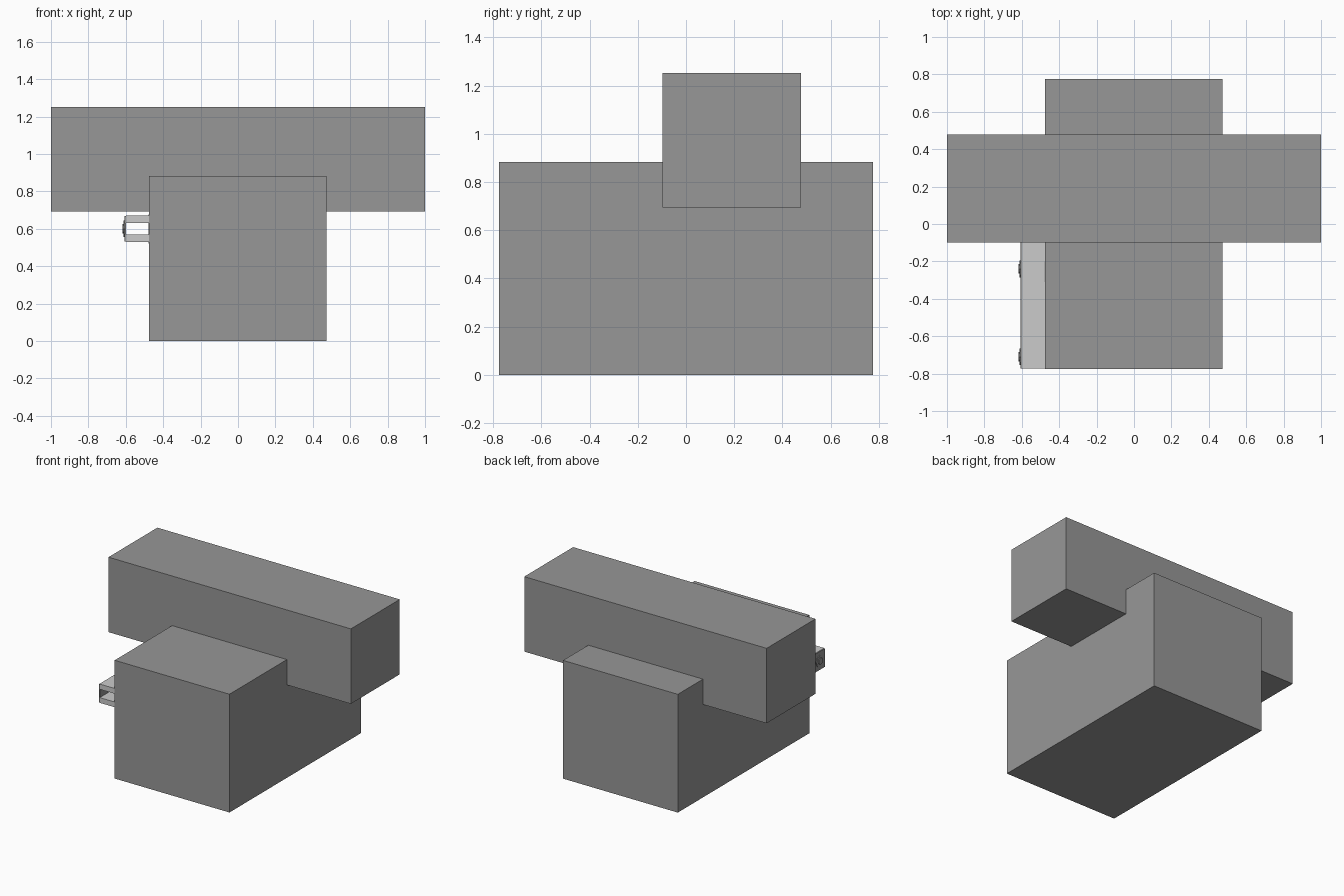
import bpy
import math

if "Cube" in bpy.data.objects:
    bpy.data.objects.remove(bpy.data.objects["Cube"])

# Dark grey for everything except the rail flanges
dark = bpy.data.materials.new("dark_grey")
dark.diffuse_color = (0.31, 0.31, 0.31, 1)
dark.use_nodes = True
dark.node_tree.nodes["Principled BSDF"].inputs["Base Color"].default_value = dark.diffuse_color


def box(name, x, y, z, mat=dark):
    """Box from (min, max) pairs on each axis."""
    bpy.ops.mesh.primitive_cube_add(
        size=1, location=[(a + b) / 2 for a, b in (x, y, z)])
    ob = bpy.context.object
    ob.name = name
    ob.scale = [b - a for a, b in (x, y, z)]
    bpy.ops.object.transform_apply(location=False, rotation=False, scale=True)
    if mat:
        ob.data.materials.append(mat)
    return ob


def disc(name, radius, x0, x1, y, z):
    """Eight-sided disc facing sideways."""
    bpy.ops.mesh.primitive_cylinder_add(
        vertices=8, radius=radius, depth=x1 - x0,
        location=((x0 + x1) / 2, y, z), rotation=(0, math.pi / 2, 0))
    ob = bpy.context.object
    ob.name = name
    ob.data.materials.append(dark)


# Main blocks
box("main_block", (-0.475, 0.472), (-0.775, 0.775), (0, 0.882))
box("cross_block", (-1, 1), (-0.098, 0.478), (0.693, 1.252))

# Open channel rail on the left side: two light flanges and a dark outer web
RAIL_Y = (-0.772, 0.05)
box("rail_top_flange", (-0.6, -0.475), RAIL_Y, (0.631, 0.67), None)
box("rail_bottom_flange", (-0.6, -0.475), RAIL_Y, (0.53, 0.569), None)
box("rail_web", (-0.606, -0.6), RAIL_Y, (0.532, 0.668))

# Bolts through the rail
for i, y in enumerate((-0.24, -0.71)):
    disc(f"bolt_washer_{i}", 0.045, -0.611, -0.604, y, 0.6)
    disc(f"bolt_head_{i}", 0.025, -0.617, -0.609, y, 0.6)

# Mounting plate between rail and block
box("mount_plate", (-0.479, -0.47), (-0.31, -0.2), (0.52, 0.675))
